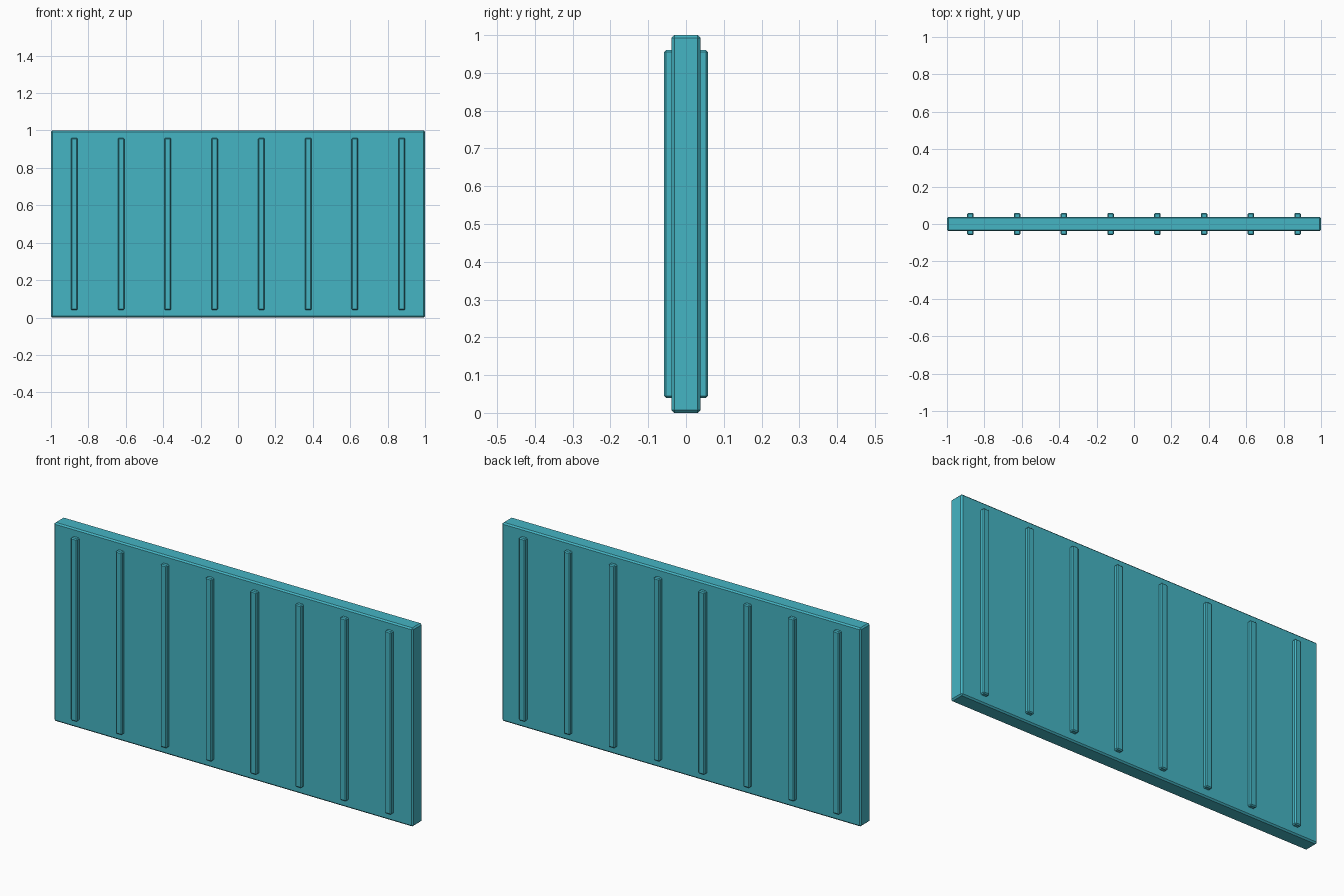
import bpy

if "Cube" in bpy.data.objects:
    bpy.data.objects.remove(bpy.data.objects["Cube"])

teal = bpy.data.materials.new("teal")
teal.diffuse_color = (0.06, 0.46, 0.55, 1)
teal.use_nodes = True
teal.node_tree.nodes["Principled BSDF"].inputs["Base Color"].default_value = teal.diffuse_color


def box(name, size, loc, bevel):
    """Box with a small single-segment chamfer on every edge."""
    bpy.ops.mesh.primitive_cube_add(size=1, location=loc)
    ob = bpy.context.object
    ob.name = name
    ob.scale = size
    bpy.ops.object.transform_apply(location=False, rotation=False, scale=True)
    mod = ob.modifiers.new("chamfer", 'BEVEL')
    mod.width = bevel
    mod.segments = 1
    ob.data.materials.append(teal)
    return ob


# Main slab
box("panel", (2.0, 0.076, 1.0), (0, 0, 0.5), 0.007)

# Eight vertical ribs on each face, half sunk into the slab
for side, y in (("front", -0.038), ("back", 0.038)):
    for i in range(8):
        box(f"{side}_rib_{i + 1}", (0.035, 0.04, 0.92),
            (-0.875 + 0.25 * i, y, 0.5), 0.005)
